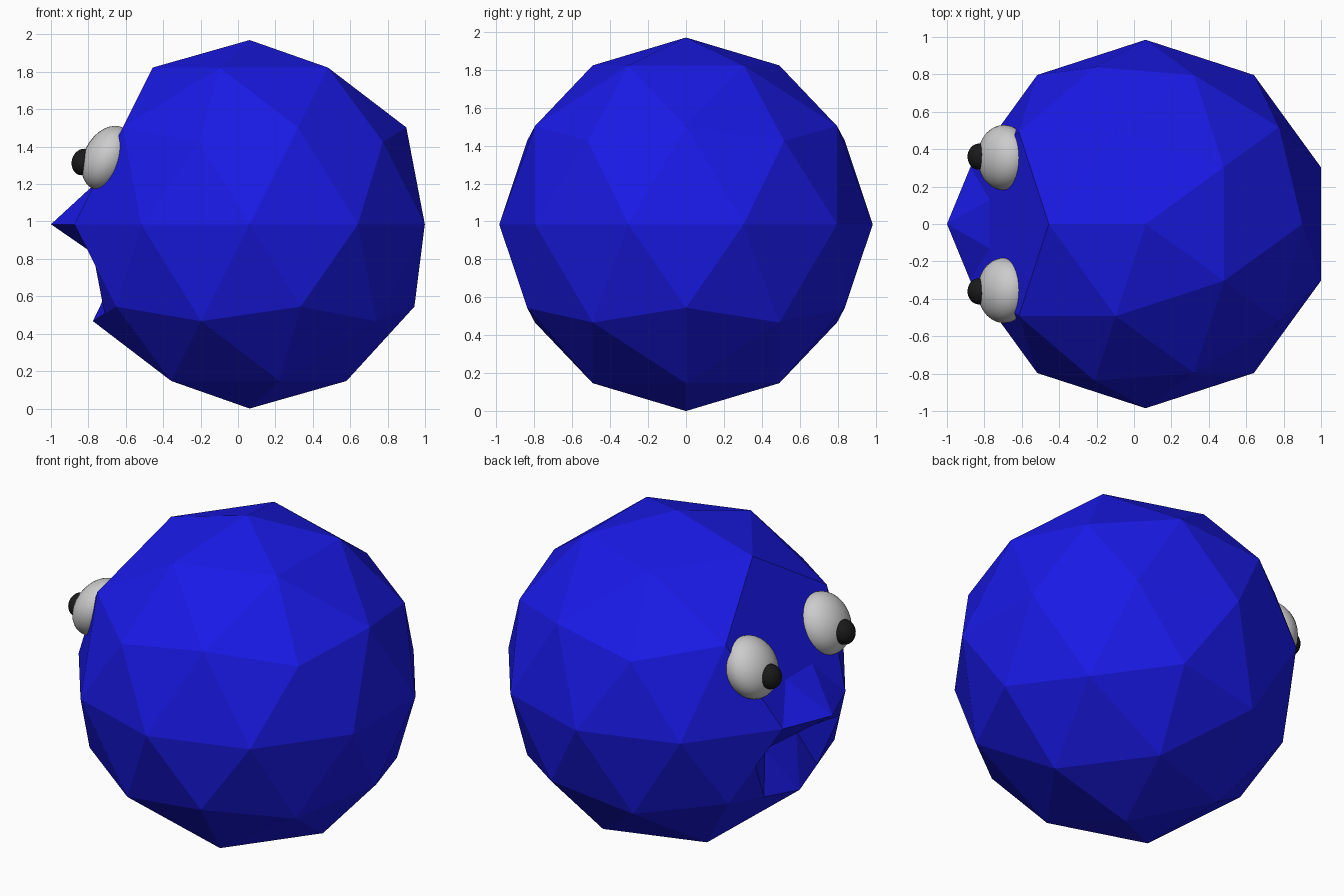
import bpy, bmesh, math
from mathutils import Vector, Matrix

if "Cube" in bpy.data.objects:
    bpy.data.objects.remove(bpy.data.objects["Cube"])

R = 0.985
CENTRE = Vector((0.062, 0, R))


def material(name, rgb):
    m = bpy.data.materials.new(name)
    m.diffuse_color = (*rgb, 1)
    m.use_nodes = True
    m.node_tree.nodes["Principled BSDF"].inputs["Base Color"].default_value = m.diffuse_color
    return m


def add_object(name, bm, mat=None):
    me = bpy.data.meshes.new(name)
    bm.to_mesh(me)
    bm.free()
    ob = bpy.data.objects.new(name, me)
    bpy.context.collection.objects.link(ob)
    if mat:
        me.materials.append(mat)
    return ob


def ellipsoid(name, centre, radii, tilt, mat=None):
    bm = bmesh.new()
    bmesh.ops.create_uvsphere(bm, u_segments=32, v_segments=16, radius=1)
    bm.transform(Matrix.Translation(centre) @ Matrix.Rotation(math.radians(tilt), 4, 'Y')
                 @ Matrix.Diagonal((*radii, 1)))
    for f in bm.faces:
        f.smooth = True
    return add_object(name, bm, mat)


blue = material("blue", (0.01, 0.01, 0.8))
black = material("black", (0.01, 0.01, 0.01))

# Faceted ball body
bm = bmesh.new()
bmesh.ops.create_icosphere(bm, subdivisions=2, radius=R)
bm.transform(Matrix.Translation(CENTRE) @ Matrix.Rotation(math.pi, 4, 'Z'))


def nearest(x, y, z):
    return min(bm.verts, key=lambda v: (v.co - Vector((x, y, z))).length)


def face_of(*vs):
    return next(f for f in bm.faces if set(f.verts) == set(vs))


def split(a, b):
    e = bm.edges.get((a, b))
    return bmesh.utils.edge_split(e, a, 0.5)[1]


sides = (1, -1)
brow = nearest(-0.46, 0, 1.83)
chin = nearest(-0.78, 0, 0.47)
temple = [nearest(-0.62, s * 0.49, 1.5) for s in sides]
cheek = [nearest(-0.87, s * 0.30, 0.985) for s in sides]
jaw = [nearest(-0.65, s * 0.52, 0.55) for s in sides]

# Flatten the face: drop the vertex between the eyes, open the mouth area
bmesh.ops.delete(bm, geom=[nearest(-0.82, 0, 1.43)], context='VERTS')
opened = [face_of(cheek[0], cheek[1], chin)]
opened += [face_of(cheek[i], jaw[i], chin) for i in (0, 1)]
bmesh.ops.delete(bm, geom=opened, context='FACES')

# Beak tip, beak root and pushed-in mouth corners
tip = bm.verts.new((-1.0, 0, 0.985))
root = [bm.verts.new((-0.772, s * 0.13, 1.195)) for s in sides]
mouth = [bm.verts.new((-0.645, s * 0.152, 0.74)) for s in sides]

bm.faces.new((brow, temple[0], root[0], root[1], temple[1]))
bm.faces.new((root[0], root[1], tip))
bm.faces.new((tip, mouth[0], mouth[1]))
bm.faces.new((mouth[0], mouth[1], chin))
for c, t, j, r, m in zip(cheek, temple, jaw, root, mouth):
    n = split(c, j)
    k = split(j, chin)
    for tri in ((t, c, r), (r, c, tip), (tip, c, m), (c, n, m),
                (n, k, m), (n, j, k), (m, k, chin)):
        bm.faces.new(tri)
bmesh.ops.recalc_face_normals(bm, faces=bm.faces)
add_object("body", bm, blue)

# Eyes and pupils
for side, s in (("left", 1), ("right", -1)):
    ellipsoid(side + "_eye", (-0.695, s * 0.355, 1.338), (0.13, 0.175, 0.183), 27)
    ellipsoid(side + "_pupil", (-0.829, s * 0.36, 1.318), (0.06, 0.07, 0.072), 17, black)
